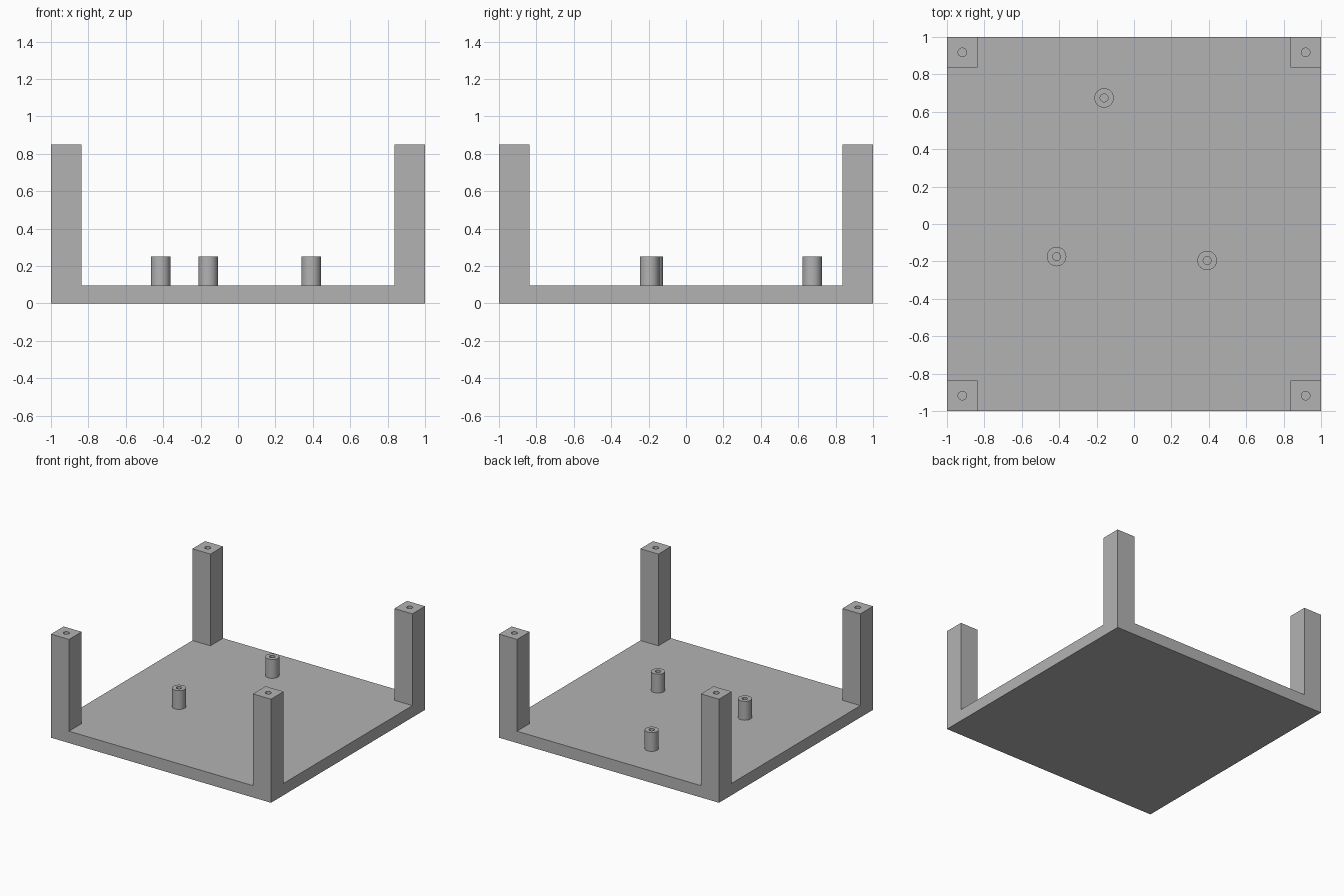
import bpy, bmesh, math
from mathutils import Vector

default = bpy.data.objects.get("Cube")
if default:
    bpy.data.objects.remove(default, do_unlink=True)

PLATE_TOP, POST_TOP, STANDOFF_TOP = 0.097, 0.851, 0.252
POST = 0.164
INNER = 1 - POST
POST_HOLE, POST_DEPTH = 0.023, 0.3
STANDOFF_R, STANDOFF_HOLE = 0.052, 0.021

grey = bpy.data.materials.new("plain grey")
grey.use_nodes = True
colour = (0.45, 0.45, 0.45, 1)
grey.diffuse_color = colour
grey.node_tree.nodes["Principled BSDF"].inputs["Base Color"].default_value = colour


def make_object(name, bm):
    bmesh.ops.recalc_face_normals(bm, faces=bm.faces)
    mesh = bpy.data.meshes.new(name)
    bm.to_mesh(mesh)
    bm.free()
    mesh.materials.append(grey)
    obj = bpy.data.objects.new(name, mesh)
    bpy.context.collection.objects.link(obj)
    return obj


def add_cylinder(bm, x, y, radius, z0, z1):
    made = bmesh.ops.create_cone(bm, cap_ends=True, segments=32, radius1=radius,
                                 radius2=radius, depth=z1 - z0)
    bmesh.ops.translate(bm, verts=made["verts"], vec=(x, y, (z0 + z1) / 2))


def cut_holes(obj, centres, radius, z0, z1):
    bm = bmesh.new()
    for x, y in centres:
        add_cylinder(bm, x, y, radius, z0, z1)
    cutter = make_object("hole_cutter", bm)
    cutter.hide_render = True
    mod = obj.modifiers.new("holes", "BOOLEAN")
    mod.object = cutter
    mod.operation = "DIFFERENCE"
    mod.solver = "EXACT"
    bpy.ops.object.select_all(action="DESELECT")
    obj.select_set(True)
    bpy.context.view_layer.objects.active = obj
    bpy.ops.object.modifier_apply(modifier=mod.name)
    bpy.data.objects.remove(cutter, do_unlink=True)
    bpy.ops.object.shade_smooth_by_angle(angle=math.radians(30))


# Base plate with four corner posts raised from its top
bm = bmesh.new()
bmesh.ops.create_cube(bm, size=2)
bmesh.ops.scale(bm, verts=bm.verts, vec=(1, 1, PLATE_TOP / 2))
bmesh.ops.translate(bm, verts=bm.verts, vec=(0, 0, PLATE_TOP / 2))
for axis in (Vector((1, 0, 0)), Vector((0, 1, 0))):
    for side in (-1, 1):
        bmesh.ops.bisect_plane(bm, geom=bm.verts[:] + bm.edges[:] + bm.faces[:],
                               plane_co=axis * side * INNER, plane_no=axis)
bm.normal_update()
corners = []
for f in bm.faces:
    c = f.calc_center_median()
    if f.normal.z > 0.9 and min(abs(c.x), abs(c.y)) > INNER:
        corners.append(f)
raised = bmesh.ops.extrude_discrete_faces(bm, faces=corners)["faces"]
top_verts = {v for f in raised for v in f.verts}
bmesh.ops.translate(bm, verts=list(top_verts), vec=(0, 0, POST_TOP - PLATE_TOP))
bmesh.ops.dissolve_limit(bm, angle_limit=0.01, verts=bm.verts, edges=bm.edges)
base = make_object("base_with_corner_posts", bm)

# Screw holes in the post tops
mid = 1 - POST / 2
cut_holes(base, [(sx * mid, sy * mid) for sx in (-1, 1) for sy in (-1, 1)],
          POST_HOLE, POST_TOP - POST_DEPTH, POST_TOP + 0.05)

# Hollow round standoffs on the plate
standoffs = {"back_standoff": (-0.16, 0.674),
             "right_standoff": (-0.414, -0.174),
             "left_standoff": (0.391, -0.195)}
for name, (x, y) in standoffs.items():
    bm = bmesh.new()
    add_cylinder(bm, x, y, STANDOFF_R, PLATE_TOP, STANDOFF_TOP)
    cut_holes(make_object(name, bm), [(x, y)], STANDOFF_HOLE,
              PLATE_TOP - 0.05, STANDOFF_TOP + 0.05)
